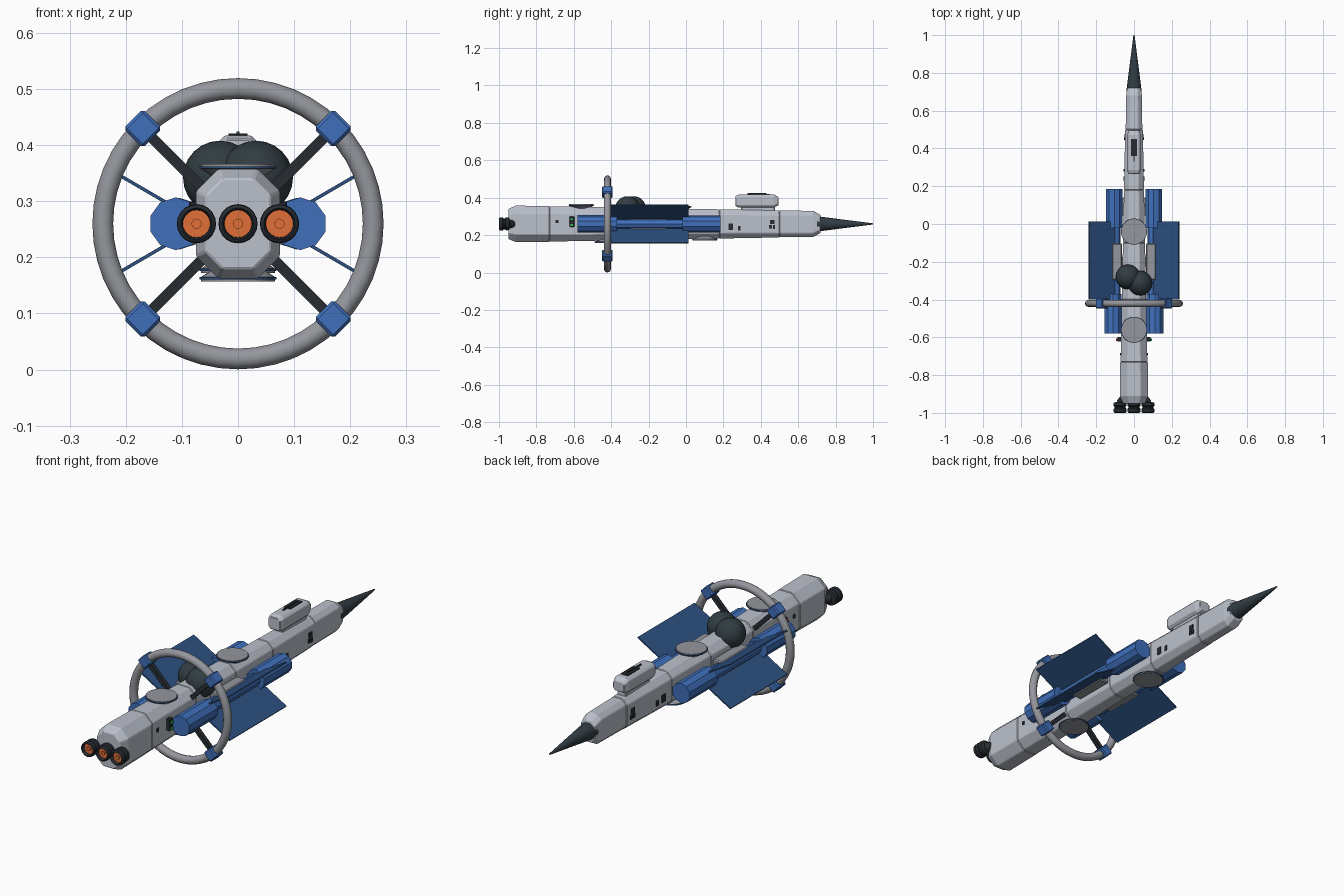
import bpy, bmesh, math
from mathutils import Vector, Matrix

if "Cube" in bpy.data.objects:
    bpy.data.objects.remove(bpy.data.objects["Cube"])

Z0 = 0.26  # height of the ship's axis


def mat(name, r, g, b):
    m = bpy.data.materials.new(name)
    m.diffuse_color = (r, g, b, 1)
    m.use_nodes = True
    m.node_tree.nodes["Principled BSDF"].inputs["Base Color"].default_value = m.diffuse_color
    return m


HULL = mat("hull_grey", 0.50, 0.53, 0.60)
BLUE = mat("blue", 0.05, 0.16, 0.50)
NAVY = mat("panel_navy", 0.025, 0.08, 0.22)
DARK = mat("dark", 0.02, 0.025, 0.032)
SLATE = mat("slate", 0.03, 0.045, 0.055)
ORANGE = mat("engine_glow", 0.75, 0.16, 0.04)
RED = mat("red_light", 0.7, 0.02, 0.03)
GREEN = mat("green_light", 0.03, 0.5, 0.1)
GREY = mat("mid_grey", 0.30, 0.31, 0.34)


def finish(bm, name, material, bevel=0, smooth=False):
    bmesh.ops.recalc_face_normals(bm, faces=bm.faces)
    me = bpy.data.meshes.new(name)
    bm.to_mesh(me)
    bm.free()
    me.materials.append(material)
    o = bpy.data.objects.new(name, me)
    bpy.context.collection.objects.link(o)
    if smooth:
        bpy.context.view_layer.objects.active = o
        o.select_set(True)
        bpy.ops.object.shade_smooth_by_angle(angle=math.radians(35))
        o.select_set(False)
    if bevel:
        b = o.modifiers.new("bevel", "BEVEL")
        b.width, b.segments = bevel, 1
    return o


def box(name, centre, size, material, bevel=0, rot=None):
    bm = bmesh.new()
    m = Matrix.Translation(centre) @ (rot or Matrix()) @ Matrix.Diagonal((*size, 1))
    bmesh.ops.create_cube(bm, size=1, matrix=m)
    return finish(bm, name, material, bevel)


def rod(name, a, b, r1, material, r2=None, sides=16, bevel=0, smooth=False):
    """Cylinder or cone between two points."""
    a, b = Vector(a), Vector(b)
    bm = bmesh.new()
    rot = (b - a).to_track_quat('Z', 'Y').to_matrix().to_4x4()
    bmesh.ops.create_cone(bm, cap_ends=True, segments=sides, radius1=r1,
                          radius2=r1 if r2 is None else r2, depth=(b - a).length,
                          matrix=Matrix.Translation((a + b) / 2) @ rot)
    return finish(bm, name, material, bevel, smooth)


def octagon_loft(name, stations, material, bevel=0, zc=Z0):
    """Stations are (y, half width, half height, chamfer)."""
    bm = bmesh.new()
    rings = []
    for y, w, h, c in stations:
        pts = [(w, h - c), (w - c, h), (c - w, h), (-w, h - c),
               (-w, c - h), (c - w, -h), (w - c, -h), (w, c - h)]
        rings.append([bm.verts.new((x, y, zc + z)) for x, z in pts])
    for p, q in zip(rings, rings[1:]):
        for i in range(8):
            j = (i + 1) % 8
            bm.faces.new((p[i], p[j], q[j], q[i]))
    bm.faces.new(rings[0])
    bm.faces.new(rings[-1])
    return finish(bm, name, material, bevel)


def lathe(name, profile, centre, axis, material, sides=24, smooth=True, closed=False):
    """Spin (radius, height) points round an axis."""
    bm = bmesh.new()
    vs = [bm.verts.new((r, 0, h)) for r, h in profile]
    es = [bm.edges.new(e) for e in zip(vs, vs[1:])]
    if closed:
        es.append(bm.edges.new((vs[-1], vs[0])))
    bmesh.ops.spin(bm, geom=vs + es, cent=(0, 0, 0), axis=(0, 0, 1),
                   angle=math.tau, steps=sides)
    bmesh.ops.remove_doubles(bm, verts=bm.verts, dist=1e-5)
    rot = Vector(axis).to_track_quat('Z', 'Y').to_matrix().to_4x4()
    bm.transform(Matrix.Translation(centre) @ rot)
    return finish(bm, name, material, 0, smooth)


def hull_w(y):
    return 0.074 - 0.0195 * (y + 0.9)


def hull_h(y):
    return 0.0975 - 0.018 * (y + 0.9)


# Hull: a tapering row of chamfered octagonal blocks
octagon_loft("hull_stern", [(-0.95, 0.058, 0.08, 0.03), (-0.91, 0.075, 0.0975, 0.04),
                            (-0.73, 0.073, 0.096, 0.04)], HULL, 0.003)
cuts = [-0.73, -0.40, -0.10, 0.18, 0.50]
for i, (a, b) in enumerate(zip(cuts, cuts[1:])):
    octagon_loft(f"hull_block_{i}", [(y, hull_w(y), hull_h(y), hull_w(y) * 0.52)
                                     for y in (a, b)], HULL, 0.003)
octagon_loft("hull_bow", [(0.50, 0.044, 0.071, 0.022), (0.68, 0.042, 0.070, 0.022),
                          (0.72, 0.036, 0.048, 0.018)], HULL, 0.003)
rod("nose_spike", (0, 0.70, Z0), (0, 1.0, Z0), 0.041, SLATE, 0.003, 20, smooth=True)

# Bridge on its pylon, with dark roof and side windows
box("bridge_pylon", (0, 0.385, 0.335), (0.045, 0.18, 0.05), HULL, 0.004)
octagon_loft("bridge", [(0.265, 0.030, 0.028, 0.010), (0.285, 0.036, 0.035, 0.012),
                        (0.47, 0.036, 0.035, 0.012), (0.495, 0.028, 0.022, 0.010)],
             HULL, 0.002, zc=0.382)
box("bridge_roof_window", (0, 0.405, 0.418), (0.034, 0.09, 0.006), DARK, 0.001)
box("bridge_fin", (0, 0.38, 0.421), (0.006, 0.10, 0.006), DARK)

# Engines: dark flared nozzles with a glowing dish and hub
for i, x in enumerate((-0.074, 0, 0.074)):
    lathe(f"engine_nozzle_{i}", [(0.025, 0), (0.028, -0.004), (0.034, 0), (0.035, 0.016),
                                 (0.029, 0.022), (0.029, 0.028), (0.035, 0.034),
                                 (0.033, 0.05), (0.012, 0.055), (0.012, 0.03), (0.024, 0.02)],
          (x, -0.996, Z0), (0, 1, 0), DARK, 20, closed=True)
    rod(f"engine_glow_{i}", (x, -0.985, Z0), (x, -0.95, Z0), 0.0255, ORANGE, sides=20)
    rod(f"engine_hub_{i}", (x, -0.991, Z0), (x, -0.98, Z0), 0.009, ORANGE, sides=12)
    rod(f"engine_mount_{i}", (x, -0.95, Z0), (x * 0.7, -0.92, Z0), 0.022, DARK, sides=12)

# Habitat ring with four spokes and corner modules
tube = [(0.241 + 0.0185 * math.cos(t * math.tau / 12), 0.0185 * math.sin(t * math.tau / 12))
        for t in range(12)]
RY = -0.42
lathe("habitat_ring", tube, (0, RY, Z0), (0, 1, 0), GREY, 48, closed=True)
for i in range(4):
    a = math.radians(45 + 90 * i)
    d = Vector((math.cos(a), 0, math.sin(a)))
    rot = Matrix.Rotation(-a, 4, 'Y')
    c = Vector((0, RY, Z0))
    box(f"ring_module_{i}", c + d * 0.240, (0.049, 0.056, 0.049), BLUE, 0.005, rot)
    box(f"ring_spoke_{i}", c + d * 0.14, (0.19, 0.02, 0.019), DARK, 0, rot)

# Twin storage spheres on the back
for name, c in (("sphere_port", (-0.032, -0.28, 0.342)), ("sphere_starboard", (0.032, -0.313, 0.342))):
    bm = bmesh.new()
    bmesh.ops.create_uvsphere(bm, u_segments=20, v_segments=12, radius=0.066,
                              matrix=Matrix.Translation(c))
    finish(bm, name, SLATE, 0, True)

# Round dishes, two above and two below
for i, (y, z, up) in enumerate(((-0.56, 0.352, 1), (-0.04, 0.343, 1),
                                (0.10, 0.186, -1), (-0.42, 0.171, -1))):
    lathe(f"dish_{i}", [(0, -0.01), (0.042, -0.01), (0.066, 0.006), (0.066, 0.014), (0, 0.014)],
          (0, y, z), (0, 0, up), GREY, 28)
    lathe(f"dish_rim_{i}", [(0.066, 0.006), (0.069, 0.006), (0.069, 0.010), (0.066, 0.010)],
          (0, y, z), (0, 0, up), NAVY, 28, closed=True)

# Parts repeated on both sides
for s, side in ((-1, "port"), (1, "starboard")):
    # Tanks joined by a thinner pipe and a grey centre casing
    rod(f"aft_tank_{side}", (s * 0.111, -0.58, Z0), (s * 0.111, -0.37, Z0), 0.047, BLUE, sides=10)
    rod(f"fore_tank_{side}", (s * 0.104, -0.02, Z0), (s * 0.104, 0.185, Z0), 0.046, BLUE, sides=10)
    rod(f"tank_pipe_{side}", (s * 0.1, -0.40, Z0), (s * 0.1, 0.0, Z0), 0.029, BLUE, sides=8)
    box(f"tank_casing_{side}", (s * 0.089, -0.20, Z0), (0.052, 0.195, 0.074), GREY, 0.005)
    for y in (-0.5, -0.2, 0.07):
        box(f"tank_strut_{side}", (s * 0.06, y, Z0), (0.06, 0.05, 0.03), HULL)
    # Wing panels splayed up and down
    for v, level in ((1, "upper"), (-1, "lower")):
        a = math.atan2(v * 0.092, s * 0.158)
        box(f"wing_panel_{level}_{side}", (s * 0.159, -0.193, Z0 + v * 0.056),
            (0.183, 0.415, 0.006), NAVY, 0, Matrix.Rotation(-a, 4, 'Y'))
    # Hull windows and hatches
    for y, z, ly, lz in ((0.24, 0.244, 0.024, 0.034), (0.285, 0.238, 0.014, 0.024),
                         (0.46, 0.27, 0.024, 0.022), (0.452, 0.245, 0.014, 0.02),
                         (0.47, 0.243, 0.012, 0.02), (-0.69, 0.273, 0.014, 0.016)):
        box(f"hull_window_{side}", (s * (hull_w(y) - 0.002), y, z), (0.012, ly, lz), DARK)
    box(f"light_mount_{side}", (s * 0.076, -0.61, 0.272), (0.022, 0.026, 0.055), DARK, 0.002)
    for z in (0.255, 0.285):
        box(f"side_light_{side}", (s * 0.089, -0.612, z), (0.01, 0.014, 0.01),
            RED if s < 0 else GREEN)
